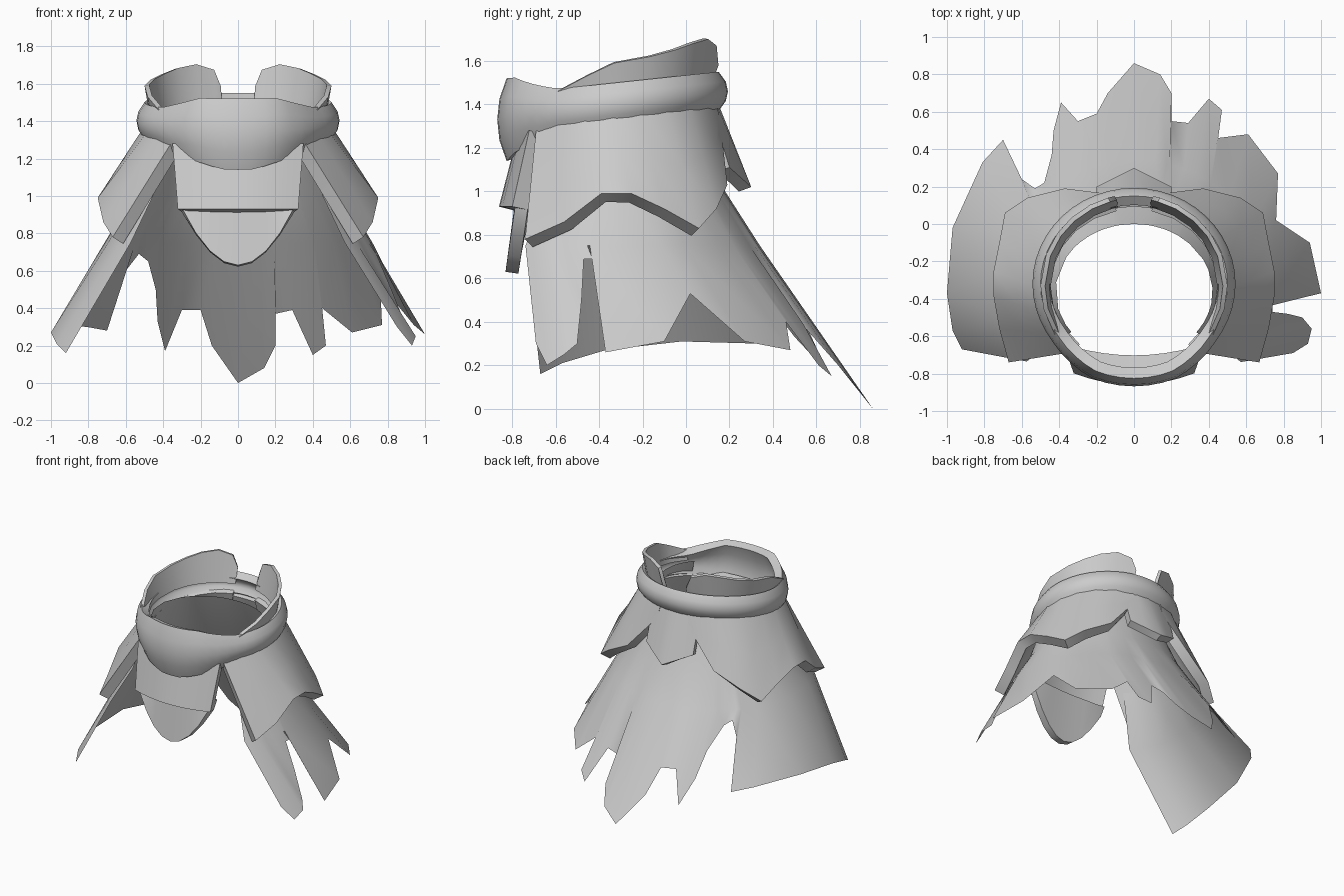
import bpy
from math import sin, cos, radians, degrees, atan2

cube = bpy.data.objects.get("Cube")
if cube:
    bpy.data.objects.remove(cube)

GREY = (0.6, 0.6, 0.6, 1)
mat = bpy.data.materials.new("plain_grey")
mat.use_nodes = True
mat.diffuse_color = GREY
mat.node_tree.nodes["Principled BSDF"].inputs["Base Color"].default_value = GREY


def ring(angle, rx, ry, cy, z):
    """Point on a level ellipse; zero degrees is +x, ninety is the back."""
    a = radians(angle)
    return (rx * cos(a), cy + ry * sin(a), z)


def mix(a, b, t):
    return tuple(p + (q - p) * t for p, q in zip(a, b))


def sheet(name, columns, thickness=0, closed=False, mirror=False, sharp=35):
    """Skin columns of points (top to bottom, counter-clockwise from above)."""
    rows, n = len(columns[0]), len(columns)
    verts = [p for col in columns for p in col]
    faces = []
    for c in range(n if closed else n - 1):
        a, b = c * rows, (c + 1) % n * rows
        for r in range(rows - 1):
            faces.append((a + r, a + r + 1, b + r + 1, b + r))
    me = bpy.data.meshes.new(name)
    me.from_pydata(verts, [], faces)
    me.materials.append(mat)
    ob = bpy.data.objects.new(name, me)
    bpy.context.collection.objects.link(ob)
    if thickness:
        solid = ob.modifiers.new("thickness", "SOLIDIFY")
        solid.thickness = thickness
        solid.offset = -1
    if mirror:
        ob.modifiers.new("mirror", "MIRROR")
    bpy.ops.object.select_all(action="DESELECT")
    ob.select_set(True)
    bpy.context.view_layer.objects.active = ob
    for mod in list(ob.modifiers):
        bpy.ops.object.modifier_apply(modifier=mod.name)
    bpy.ops.object.shade_smooth_by_angle(angle=radians(sharp))
    return ob


# Torn cloth skirt: hem points from the left front, around the back
hem = [(.85, -.69, .3), (.93, -.64, .2), (.95, -.56, .25), (.9, -.5, .3),
       (.82, -.48, .5), (.74, -.47, .69), (.74, -.43, .69), (1, -.37, .26),
       (.94, -.1, .31), (.76, .02, .53), (.77, .27, .31), (.61, .48, .27),
       (.45, .46, .4), (.47, .61, .2), (.4, .67, .15), (.29, .54, .39),
       (.2, .55, .37), (.2, .7, .2), (.14, .8, .08), (0, .86, 0),
       (-.14, .7, .2), (-.2, .59, .39), (-.3, .55, .39), (-.39, .65, .17),
       (-.43, .5, .33), (-.44, .37, .5), (-.48, .22, .65), (-.53, .19, .69),
       (-.6, .24, .6), (-.7, .45, .28), (-.81, .33, .3), (-.97, -.02, .31),
       (-1, -.37, .27), (-.97, -.57, .21), (-.92, -.67, .16)]
columns, last = [], -90
for x, y, z in hem:
    angle = degrees(atan2(y + .02 + .42 * z, x))
    if x < 0 and angle < 0:
        angle += 360
    if angle < 0:
        angle *= 1.15
    elif angle > 180:
        angle = 180 + (angle - 180) * 1.15
    last = angle = max(angle, last + 1)
    columns.append([ring(angle, .42, .36, -.36, 1.4),
                    ring(angle, .57, .51, -.33, 1.0),
                    ring(angle, .72, .67, -.33, .75), (x, y, z)])
sheet("torn_skirt", columns, sharp=50)

# Thick side panels over the skirt
edge = [(.67, -.74, .78), (.72, -.56, .86), (.75, -.39, .99), (.75, -.25, .99),
        (.72, -.1, .92), (.69, .06, .83), (.57, .14, .92), (.37, .19, 1.03),
        (.13, .16, 1.3)]
columns = []
for i, low in enumerate(edge):
    angle = -48 + 125 * i / (len(edge) - 1)
    top = ring(angle, .51, .48, -.33, 1.36 + .07 * sin(radians(angle)))
    columns.append([top, mix(top, low, .5), low])
sheet("side_panels", columns, .075, mirror=True)

# Pointed plate at the back
columns = []
for x in (.2, .1, 0, -.1, -.2):
    top = (x, .15 - x * x, 1.4)
    columns.append([top, (x, .3 - abs(x) * .5, 1.02 + abs(x) * .45)])
sheet("back_plate", columns, .06)

# Two layered front apron
xs = [-1 + i / 4 for i in range(9)]
upper, lower = [], []
for u in xs:
    x = .35 * u
    upper.append([(x, -.77 + .4 * x * x, 1.28), (.92 * x, -.86 + .5 * x * x, .93)])
    x = .3 * u
    lower.append([(x, -.78 + .4 * x * x, 1.0),
                  (x, -.83 + .5 * x * x, .63 + 3.4 * x * x)])
sheet("apron_upper", upper, .07)
sheet("apron_lower", lower, .06)

# Belt that widens into a broad rounded front plate
bulge = (-.025, .008, .018, .008, -.025)
columns = []
for i in range(48):
    angle = i * 7.5
    s = sin(radians(angle))
    x = abs(.53 * cos(radians(angle)))
    w = max(0, min(1, (.44 - x) / .24)) if s < 0 else 0
    drop = max(0, min(1, (.44 - x) / .36)) if s < 0 else 0
    high = 1.5 + .05 * s + .07 * w
    low = 1.305 + .065 * s - .1 * drop
    col = []
    for r, b in enumerate(bulge):
        out = b + .035 * w
        col.append(ring(angle, .525 + out, .495 + out, -.32,
                        high + (low - high) * r / 4))
    columns.append(col)
sheet("belt", columns, .06, closed=True, sharp=50)

# Raised collar, open at the back
profile = [(-32, 1.46), (-15, 1.53), (0, 1.59), (20, 1.62), (35, 1.65),
           (48, 1.68), (62, 1.7), (74, 1.67), (78, 1.58)]
columns = []
for angle, z in profile:
    base = 1.42 + .05 * sin(radians(angle))
    columns.append([ring(angle, .5, .49, -.33, z),
                    ring(angle, .47, .45, -.33, base)])
sheet("collar", columns, .025, mirror=True)
